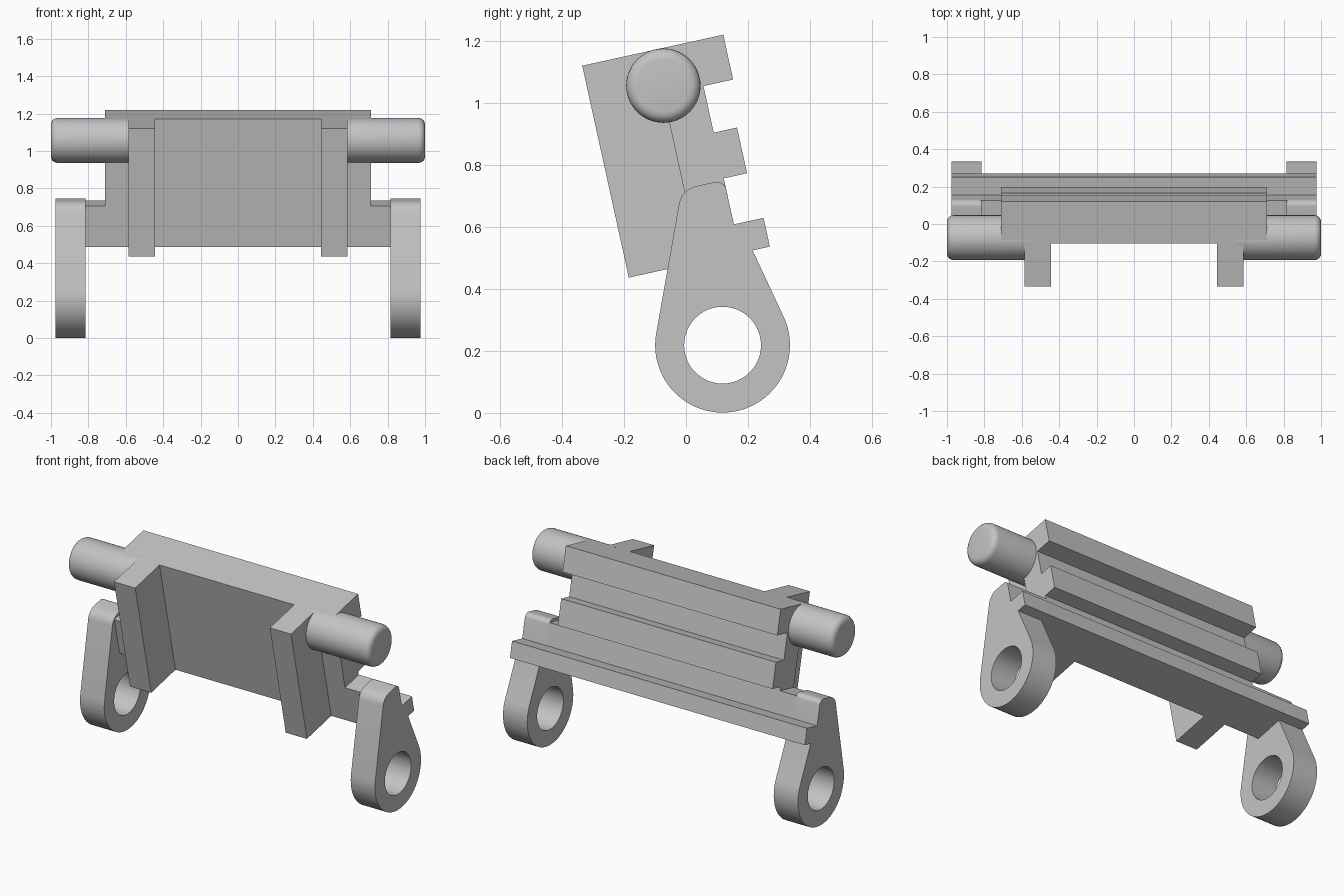
import bpy, bmesh
from math import sin, cos, radians
from mathutils import Matrix

cube = bpy.data.objects.get("Cube")
if cube:
    bpy.data.objects.remove(cube, do_unlink=True)

grey = bpy.data.materials.new("plain grey")
grey.use_nodes = True
colour = (0.55, 0.55, 0.55, 1)
grey.diffuse_color = colour
grey.node_tree.nodes["Principled BSDF"].inputs["Base Color"].default_value = colour

TILT = radians(12.4)


def tilted(u, v):
    """Point on the leaning plate: u = depth behind its front, v = height up it."""
    return (0.045 + u * cos(TILT) - v * sin(TILT),
            0.487 + u * sin(TILT) + v * cos(TILT))


def arc(y, z, r, start, end, steps):
    angles = [radians(start + (end - start) * i / steps) for i in range(steps + 1)]
    return [(y + r * cos(a), z + r * sin(a)) for a in angles]


def finish(bm, name):
    bmesh.ops.recalc_face_normals(bm, faces=bm.faces[:])
    mesh = bpy.data.meshes.new(name)
    bm.to_mesh(mesh)
    bm.free()
    mesh.materials.append(grey)
    obj = bpy.data.objects.new(name, mesh)
    bpy.context.collection.objects.link(obj)
    bpy.ops.object.select_all(action="DESELECT")
    obj.select_set(True)
    bpy.context.view_layer.objects.active = obj
    bpy.ops.object.shade_smooth_by_angle(angle=radians(30))


def prism(name, x0, x1, *loops):
    """Extrude a side outline, with optional hole outlines, from x0 to x1."""
    bm = bmesh.new()
    edges = []
    for loop in loops:
        verts = [bm.verts.new((x0, y, z)) for y, z in loop]
        edges += [bm.edges.new((a, b)) for a, b in zip(verts, verts[1:] + verts[:1])]
    bmesh.ops.triangle_fill(bm, edges=edges, use_beauty=True, normal=(1, 0, 0))
    bmesh.ops.dissolve_limit(bm, angle_limit=0.01, verts=bm.verts[:], edges=bm.edges[:])
    out = bmesh.ops.extrude_face_region(bm, geom=bm.faces[:])
    moved = [g for g in out["geom"] if isinstance(g, bmesh.types.BMVert)]
    bmesh.ops.translate(bm, verts=moved, vec=(x1 - x0, 0, 0))
    finish(bm, name)


def slab(name, x0, x1, u0, u1, v0, v1):
    prism(name, x0, x1, [tilted(u0, v0), tilted(u1, v0), tilted(u1, v1), tilted(u0, v1)])


# Leaning plate with two rails across its back
BACK, TOP = 0.133, 0.70
plate = [(0, 0.225), (BACK, 0.225), (BACK, 0.247), (0.21, 0.247), (0.21, 0.398),
         (BACK, 0.398), (BACK, 0.552), (0.231, 0.552), (0.231, TOP), (0, TOP)]
prism("back_plate", -0.71, 0.71, [tilted(u, v) for u, v in plate])

# Wider foot of the plate and the long flange behind it
slab("lower_bar", -0.82, 0.82, 0, BACK, 0, 0.225)
slab("rear_flange", -0.975, 0.975, BACK - 0.01, 0.231, 0, 0.095)

# Side outline of a leg: round eye at the bottom, rounded top
eye = (0.118, 0.2185)
leg = arc(*eye, 0.2175, 25, -190, 48)
leg += arc(0.0465, 0.663, 0.07, 170, 102.4, 8)
leg += arc(0.100, 0.716, 0.03, 102.4, 12.4, 6)
leg += [tilted(BACK, 0.05), tilted(0.174, 0.05), tilted(0.174, 0)]
hole = arc(*eye, 0.124, 0, 352.5, 47)

for side, s in (("left", 1), ("right", -1)):
    prism(side + "_leg", s * 0.815, s * 0.975, leg, hole)
    slab(side + "_front_rib", s * 0.445, s * 0.585, -0.235, 0.01, 0, TOP)

    # Pivot pin with a rounded outer end
    bm = bmesh.new()
    bmesh.ops.create_cone(bm, cap_ends=True, segments=48, radius1=0.12, radius2=0.12,
                          depth=0.46)
    rim = [e for e in bm.edges if all(v.co.z > 0 for v in e.verts)]
    bmesh.ops.bevel(bm, geom=rim, offset=0.035, segments=5, profile=0.5, affect="EDGES")
    place = Matrix.Translation((s * 0.77, -0.073, 1.056)) @ Matrix.Rotation(radians(90 * s), 4, "Y")
    bmesh.ops.transform(bm, matrix=place, verts=bm.verts[:])
    finish(bm, side + "_pivot_pin")
